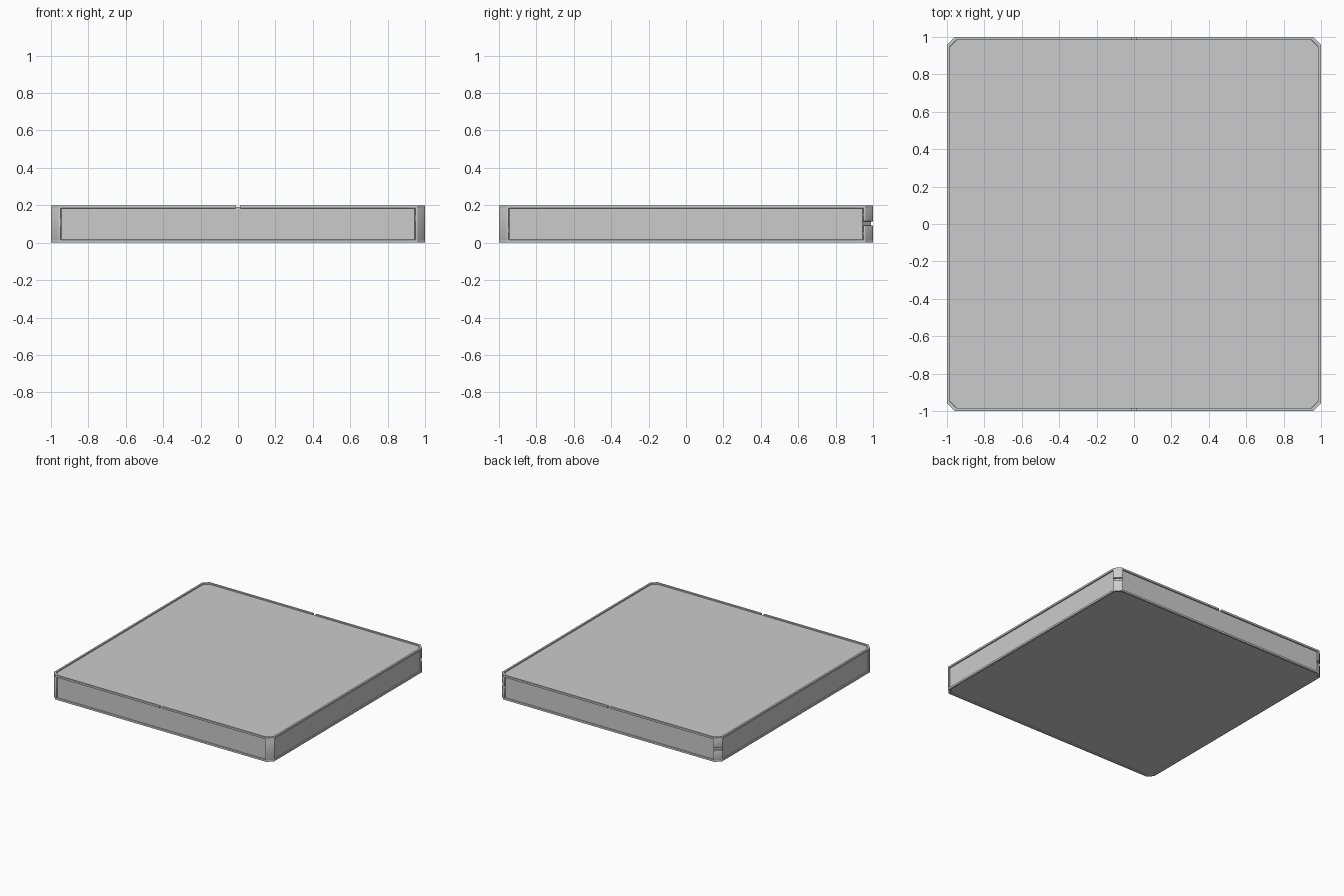
import bpy, bmesh

if "Cube" in bpy.data.objects:
    bpy.data.objects.remove(bpy.data.objects["Cube"])

RIM = 0.016      # width and height of the edge rails
H = 0.2


def corner(half, cut):
    """Points of the +x/-y chamfered corner followed by the +x/+y one."""
    return [(half - cut, -half), (half, -half + cut),
            (half, half - cut), (half - cut, half)]


def octagon(half, cut):
    right = corner(half, cut)
    return right + [(-x, -y) for x, y in right]


def finish(name, bm, bevel=0.0):
    bmesh.ops.recalc_face_normals(bm, faces=bm.faces)
    me = bpy.data.meshes.new(name)
    bm.to_mesh(me)
    bm.free()
    ob = bpy.data.objects.new(name, me)
    bpy.context.collection.objects.link(ob)
    if bevel:
        mod = ob.modifiers.new("soft_edges", 'BEVEL')
        mod.width = bevel
        mod.segments = 2
        mod.limit_method = 'ANGLE'
    return ob


def prism(name, pts, z0, z1, bevel=0.0):
    bm = bmesh.new()
    face = bm.faces.new([bm.verts.new((x, y, z0)) for x, y in pts])
    ext = bmesh.ops.extrude_face_region(bm, geom=[face])
    bmesh.ops.translate(bm, vec=(0, 0, z1 - z0),
                        verts=[v for v in ext["geom"] if isinstance(v, bmesh.types.BMVert)])
    return finish(name, bm, bevel)


def rail(name, outer, inner, z0, z1, closed, bevel):
    bm = bmesh.new()
    rings = [[bm.verts.new(p) for p in ((*o, z0), (*o, z1), (*i, z1), (*i, z0))]
             for o, i in zip(outer, inner)]
    n = len(rings)
    for k in range(n if closed else n - 1):
        a, b = rings[k], rings[(k + 1) % n]
        for j in range(4):
            m = (j + 1) % 4
            bm.faces.new((a[j], a[m], b[m], b[j]))
    if not closed:
        bm.faces.new(rings[0])
        bm.faces.new(rings[-1])
    return finish(name, bm, bevel)


# recessed slab body
prism("slab_body", octagon(0.99, 0.045), 0.008, H - 0.01)

# bottom edge rail, continuous
rail("bottom_rail", octagon(1.0, 0.042), octagon(1.0 - RIM, 0.036),
     0, RIM, True, 0.002)

# top edge rails, parted at the middle of front and back
GAP = 0.011
for side, name in ((1, "top_rail_right"), (-1, "top_rail_left")):
    paths = []
    for half, cut in ((1.0, 0.042), (1.0 - RIM, 0.036)):
        pts = [(GAP, -half)] + corner(half, cut) + [(GAP, half)]
        paths.append([(side * x, y) for x, y in pts])
    rail(name, *paths, H - RIM, H, False, 0.002)

# corner posts: whole at the front, split in two at the back
POST = [(0.946, 1), (0.958, 1), (1, 0.958), (1, 0.946), (0.946, 0.946)]
for sx, sname in ((1, "right"), (-1, "left")):
    for sy, where in ((-1, "front"), (1, "back")):
        pts = [(sx * x, sy * y) for x, y in POST]
        spans = [(0.012, H - 0.012)] if sy < 0 else [(0.012, 0.092), (0.114, H - 0.012)]
        for k, (z0, z1) in enumerate(spans):
            post = prism(f"{where}_{sname}_post_{k + 1}", pts, z0, z1, 0.003)
            bpy.ops.object.select_all(action='DESELECT')
            post.select_set(True)
            bpy.context.view_layer.objects.active = post
            bpy.ops.object.shade_smooth_by_angle(angle=0.9)
